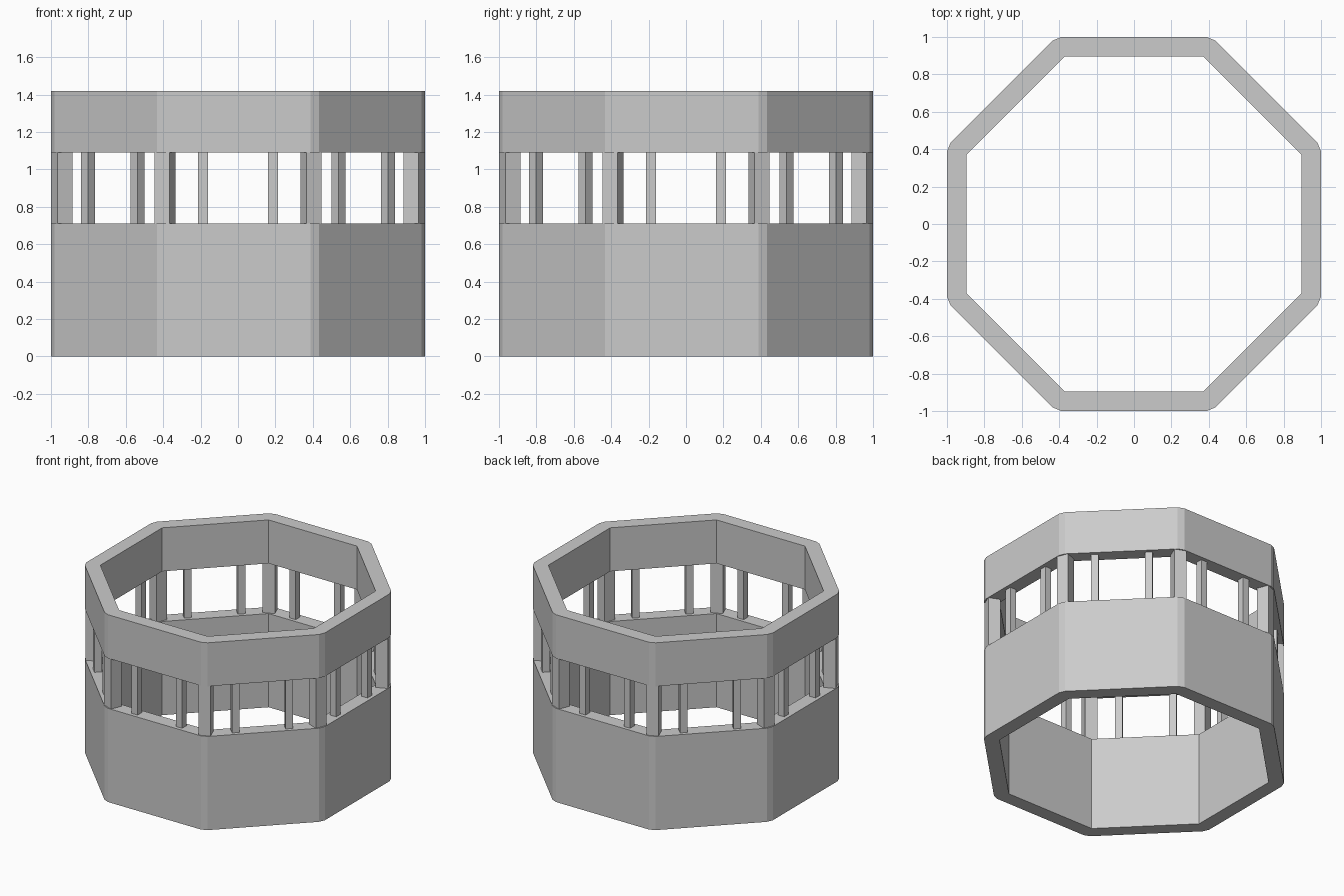
import bpy, bmesh
from math import radians, tan, cos, sin
from mathutils import Vector, Matrix

if "Cube" in bpy.data.objects:
    bpy.data.objects.remove(bpy.data.objects["Cube"])

OUTER, INNER = 1.0, 0.895       # apothems of the octagon walls
CHAMFER = 0.026                 # corner cut along each outer side
SILL, LINTEL, TOP = 0.71, 1.09, 1.42
T = tan(radians(22.5))


def finish(bm, name):
    bmesh.ops.recalc_face_normals(bm, faces=bm.faces)
    me = bpy.data.meshes.new(name)
    bm.to_mesh(me)
    bm.free()
    ob = bpy.data.objects.new(name, me)
    bpy.context.collection.objects.link(ob)
    return ob


def octagon_band(name, z0, z1):
    """Octagonal wall ring: chamfered outside corners, sharp inside ones."""
    bm = bmesh.new()
    half = OUTER * T - CHAMFER
    levels = []
    for z in (z0, z1):
        sides = []
        for i in range(8):
            rot = Matrix.Rotation(radians(45 * i), 3, 'Z')
            pts = [(OUTER, -half, z), (OUTER, half, z), (INNER, INNER * T, z)]
            sides.append([bm.verts.new(rot @ Vector(p)) for p in pts])
        levels.append(sides)
    lo, hi = levels
    for i in range(8):
        j = (i + 1) % 8
        # top and underside
        for s in levels:
            bm.faces.new((s[i][0], s[i][1], s[i][2], s[i - 1][2]))
            bm.faces.new((s[i][1], s[j][0], s[i][2]))
        # outer side, outer chamfer, inner side
        bm.faces.new((lo[i][0], lo[i][1], hi[i][1], hi[i][0]))
        bm.faces.new((lo[i][1], lo[j][0], hi[j][0], hi[i][1]))
        bm.faces.new((lo[i][2], lo[j][2], hi[j][2], hi[i][2]))
    return finish(bm, name)


def post(name, angle, radius, offset, size):
    """Square post facing outward at an angle, shifted sideways by offset."""
    bm = bmesh.new()
    bmesh.ops.create_cube(bm, size=1)
    bmesh.ops.scale(bm, vec=(size, size, LINTEL - SILL), verts=bm.verts)
    bmesh.ops.translate(bm, vec=(radius, offset, (SILL + LINTEL) / 2), verts=bm.verts)
    bmesh.ops.rotate(bm, matrix=Matrix.Rotation(radians(angle), 3, 'Z'), verts=bm.verts)
    return finish(bm, name)


# Walls
octagon_band("lower_wall", 0, SILL)
octagon_band("upper_wall", LINTEL, TOP)

# Posts: one heavy post per corner, two slim ones per side
for i in range(8):
    post("corner_post", 45 * i + 22.5, 1.02, 0, 0.087)
    for off in (-0.187, 0.187):
        post("window_post", 45 * i, 0.947, off, 0.052)
